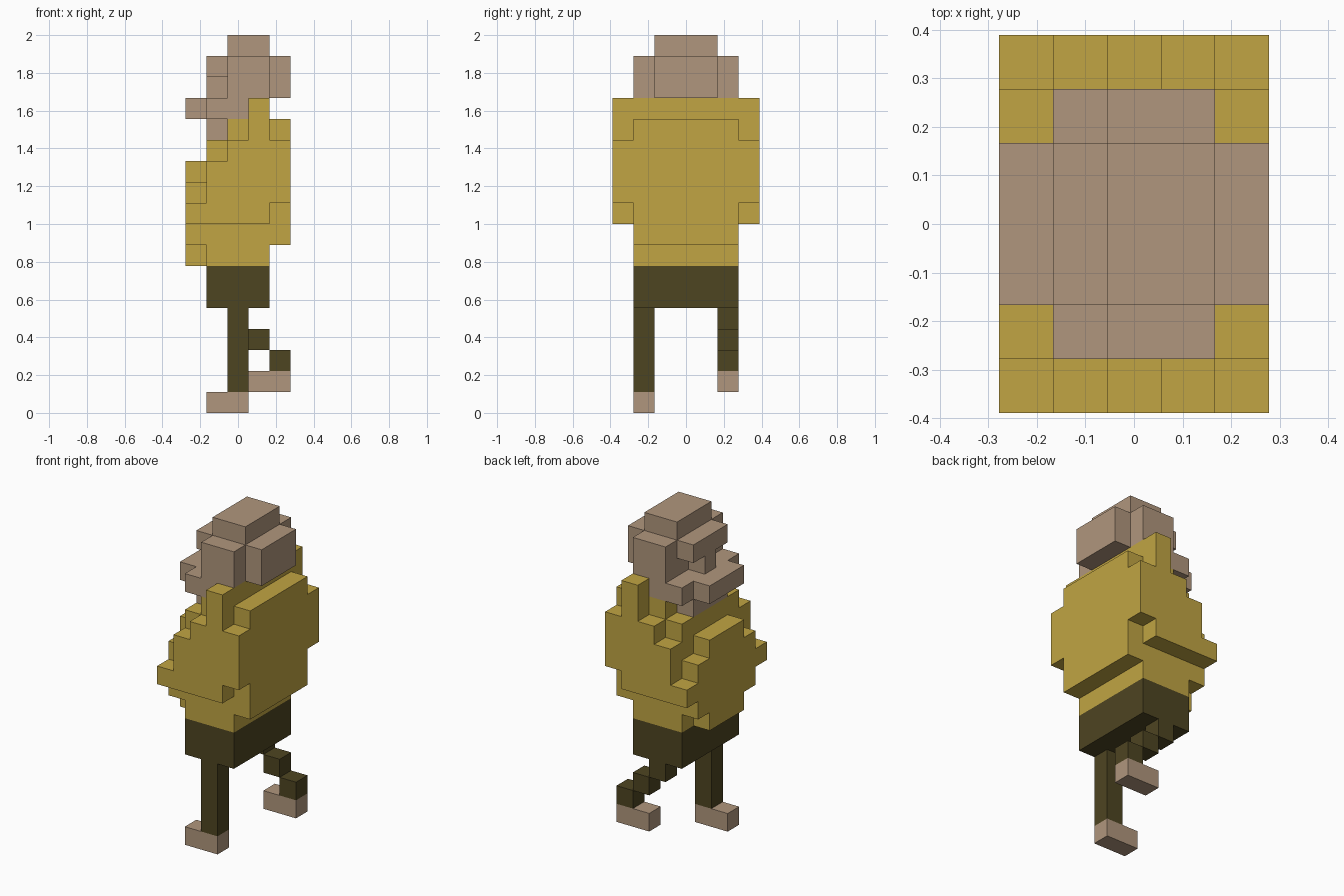
import bpy, bmesh, math
from mathutils import Vector

if "Cube" in bpy.data.objects:
    bpy.data.objects.remove(bpy.data.objects["Cube"])

U = 2.0 / 18.0  # cube size: the figure is 18 cubes tall


def material(name, rgb):
    m = bpy.data.materials.new(name)
    m.diffuse_color = (*rgb, 1.0)
    m.use_nodes = True
    m.node_tree.nodes["Principled BSDF"].inputs["Base Color"].default_value = m.diffuse_color
    return m


GOLD = material("gold cloth", (0.533, 0.376, 0.056))
TAN = material("tan skin", (0.434, 0.307, 0.205))
DARK = material("dark olive", (0.076, 0.059, 0.0155))

# Each part is a list of inclusive cube ranges: x0, x1, half-width or y0, y1, z0, z1
PARTS = {
    # legs: one standing, one bent and lifted
    "standing_foot": (TAN, [(-1, 0, -2, -2, 0, 0)]),
    "standing_leg": (DARK, [(0, 0, -2, -2, 1, 4)]),
    "lifted_foot": (TAN, [(1, 2, 2, 2, 1, 1)]),
    "lifted_leg": (DARK, [(2 - n, 2 - n, 2, 2, 2 + n, 2 + n) for n in range(3)]),
    "hips": (DARK, [(-1, 1, -2, 2, 5, 6)]),
    # torso with rounded belly, back and raised collar
    "torso": (GOLD, [
        (-1, 1, -2, 2, 7, 12), (0, 1, -2, 2, 13, 13), (1, 1, -2, 2, 14, 14),
        (2, 2, -2, 2, 8, 13),
        (-2, -2, -1, 1, 7, 7), (-2, -2, -2, 2, 8, 10), (-2, -2, -1, 1, 11, 11)]),
    # head: skull, side hair, brow, nose, wide mouth and chin
    "skull": (TAN, [(0, 1, -1, 1, 15, 17), (0, 1, -2, 2, 15, 16), (2, 2, -1, 1, 15, 16)]),
    "brow": (TAN, [(-1, -1, -1, 1, 16, 16)]),
    "nose": (TAN, [(-1, -1, 0, 0, 15, 15)]),
    "mouth": (TAN, [(-1, 0, -2, 2, 14, 14), (-2, -2, -1, 1, 14, 14)]),
    "chin": (TAN, [(-1, -1, -1, 1, 13, 13)]),
}
# matching side flaps
for side, j in (("near", -3), ("far", 3)):
    PARTS[side + "_arm"] = (GOLD, [
        (-2, 1, j, j, 9, 9), (-1, 2, j, j, 10, 11), (0, 2, j, j, 12, 12), (1, 1, j, j, 13, 14)])


def cells(boxes):
    return {(x, y, z) for x0, x1, y0, y1, z0, z1 in boxes
            for x in range(x0, x1 + 1) for y in range(y0, y1 + 1) for z in range(z0, z1 + 1)}


solid = set().union(*(cells(b) for _, b in PARTS.values()))


def build(name, mat, boxes):
    """Outer skin of the cubes of one part, flat areas merged."""
    bm = bmesh.new()
    for c in sorted(cells(boxes)):
        centre = Vector((c[0], c[1], c[2] + 0.5))
        for axis in range(3):
            for s in (-1, 1):
                n = Vector((0, 0, 0))
                n[axis] = s
                if tuple(int(c[i] + n[i]) for i in range(3)) in solid:
                    continue
                a = Vector((0, 0, 0))
                a[(axis + 1) % 3] = 0.5
                b = n.cross(a)
                mid = centre + n * 0.5
                bm.faces.new([bm.verts.new((mid + q) * U)
                              for q in (-a - b, a - b, a + b, -a + b)])
    bmesh.ops.remove_doubles(bm, verts=bm.verts, dist=1e-4)
    bmesh.ops.dissolve_limit(bm, angle_limit=math.radians(1), verts=bm.verts, edges=bm.edges)
    mesh = bpy.data.meshes.new(name)
    bm.to_mesh(mesh)
    bm.free()
    mesh.materials.append(mat)
    bpy.context.collection.objects.link(bpy.data.objects.new(name, mesh))


for part, (mat, boxes) in PARTS.items():
    build(part, mat, boxes)
